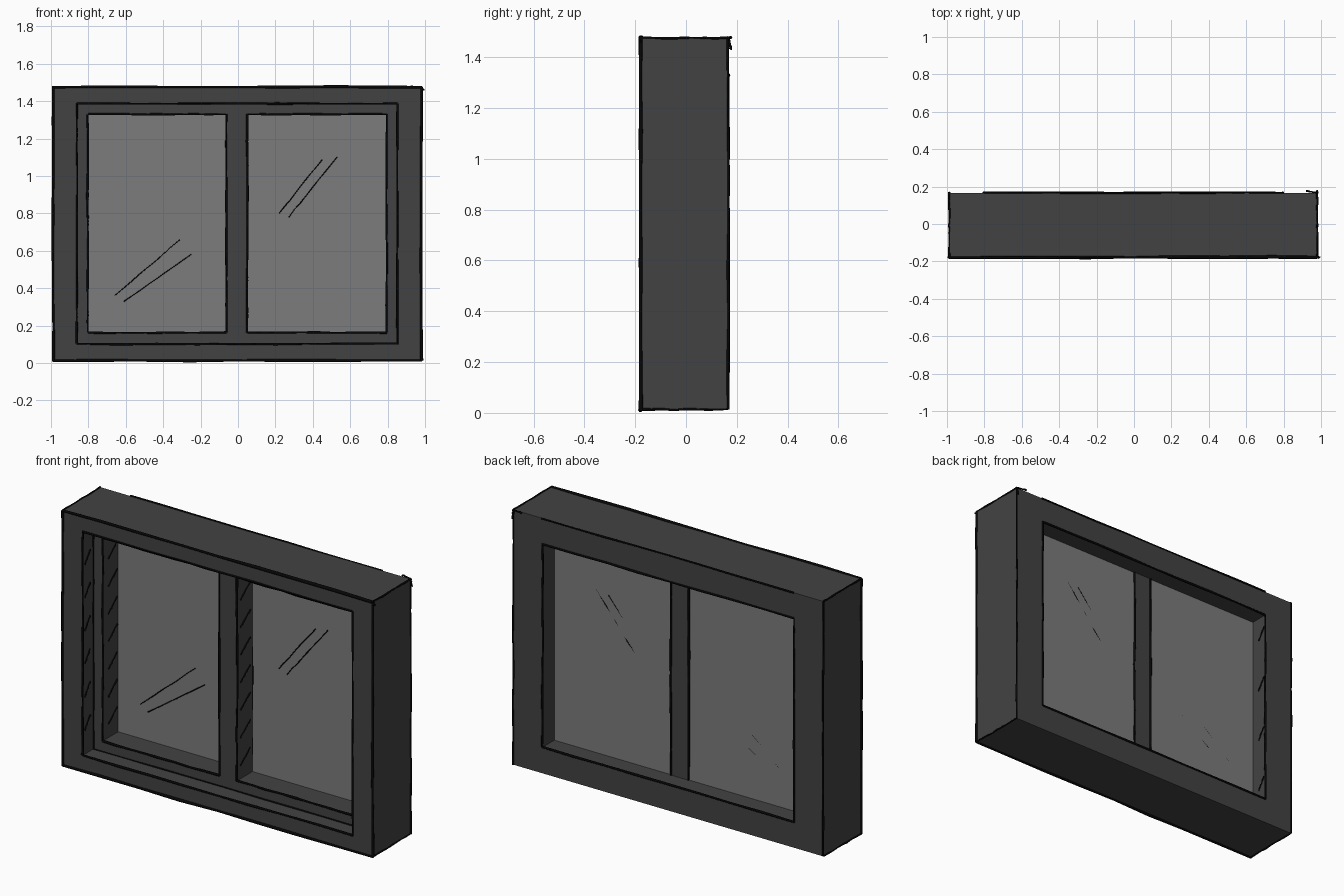
import bpy, bmesh, random

if "Cube" in bpy.data.objects:
    bpy.data.objects.remove(bpy.data.objects["Cube"])

random.seed(4)


def material(name, grey, alpha=1.0):
    m = bpy.data.materials.new(name)
    m.diffuse_color = (grey, grey, grey, alpha)
    m.use_nodes = True
    m.node_tree.nodes["Principled BSDF"].inputs["Base Color"].default_value = m.diffuse_color
    return m


DARK = material("dark_frame", 0.055)
GLASS = material("clear_glass", 0.2, 0.58)
INK = material("ink", 0.002)

# Main rectangles as x0, x1, z0, z1 and the depth planes
OUTER = (-0.988, 0.98, 0.013, 1.476)
RECESS = (-0.862, 0.853, 0.102, 1.388)
OPENING = (-0.803, 0.794, 0.163, 1.33)
FRONT, STEP, PANE, BACK = -0.178, -0.08, 0.06, 0.166
MULLION = (-0.063, 0.05)


def corners(r, y):
    x0, x1, z0, z1 = r
    return [(x0, y, z0), (x1, y, z0), (x1, y, z1), (x0, y, z1)]


def finish(bm, name, mat):
    me = bpy.data.meshes.new(name)
    bm.to_mesh(me)
    bm.free()
    me.materials.append(mat)
    ob = bpy.data.objects.new(name, me)
    bpy.context.collection.objects.link(ob)
    return ob


# Stepped window frame: a ring of rectangles lofted into a closed profile
bm = bmesh.new()
rings = [[bm.verts.new(c) for c in corners(r, y)] for r, y in
         ((OUTER, FRONT), (RECESS, FRONT), (RECESS, STEP),
          (OPENING, STEP), (OPENING, BACK), (OUTER, BACK))]
for k, a in enumerate(rings):
    b = rings[(k + 1) % len(rings)]
    for i in range(4):
        j = (i + 1) % 4
        bm.faces.new((a[i], a[j], b[j], b[i]))
bmesh.ops.recalc_face_normals(bm, faces=bm.faces)
finish(bm, "window_frame", DARK)

# Centre mullion
bm = bmesh.new()
bmesh.ops.create_cube(bm, size=1)
for v in bm.verts:
    v.co = (MULLION[v.co.x > 0], STEP if v.co.y < 0 else PANE + 0.004,
            OPENING[2 + (v.co.z > 0)])
finish(bm, "centre_mullion", DARK)

# Glass panes
LEFT = (OPENING[0], MULLION[0], OPENING[2], OPENING[3])
RIGHT = (MULLION[1], OPENING[1], OPENING[2], OPENING[3])
for side, r in (("left", LEFT), ("right", RIGHT)):
    bm = bmesh.new()
    bm.faces.new([bm.verts.new(c) for c in corners(r, PANE)])
    finish(bm, side + "_glass_pane", GLASS)


def strokes(name, lines, radius=0.006, wobble=0.002):
    """Hand-drawn ink lines as thin, slightly uneven tubes."""
    cu = bpy.data.curves.new(name, 'CURVE')
    cu.dimensions = '3D'
    cu.bevel_depth = radius
    cu.bevel_resolution = 1
    cu.use_fill_caps = True
    for a, b in lines:
        n = 9
        sp = cu.splines.new('POLY')
        sp.points.add(n - 1)
        for i, p in enumerate(sp.points):
            t = i / (n - 1)
            co = [u + (v - u) * t + random.uniform(-wobble, wobble)
                  for u, v in zip(a, b)]
            p.co = (*co, 1)
            p.radius = random.uniform(0.75, 1.2)
    cu.materials.append(INK)
    ob = bpy.data.objects.new(name, cu)
    bpy.context.collection.objects.link(ob)


def outline(r, y):
    c = corners(r, y)
    return [(c[i], c[(i + 1) % 4]) for i in range(4)]


# Outer edges, with a small overshoot at the top right
strokes("outer_front_lines", outline(OUTER, FRONT), 0.008)
depth_edges = list(zip(corners(OUTER, FRONT), corners(OUTER, BACK)))
uprights = [((x, BACK, OUTER[2]), (x, BACK, OUTER[3])) for x in OUTER[:2]]
top_back = [((-0.8, BACK, OUTER[3]), (0.8, BACK, OUTER[3]))]
strokes("outer_side_lines", depth_edges + uprights + top_back, 0.005)
strokes("corner_ticks", [((0.92, BACK + 0.01, 1.478), (0.98, BACK, 1.474)),
                         ((0.97, FRONT, 1.472), (0.993, FRONT, 1.462)),
                         ((0.98, BACK, 1.476), (0.98, BACK + 0.012, 1.43))], 0.005)

# Recess, pane and rear opening outlines
strokes("recess_lines", outline(RECESS, FRONT) + outline(RECESS, STEP))
strokes("pane_lines", outline(LEFT, STEP) + outline(RIGHT, STEP))
strokes("rear_opening_lines", outline(OPENING, BACK))
strokes("rear_mullion_lines", [((x, PANE + 0.005, OPENING[2]),
                                (x, PANE + 0.005, OPENING[3])) for x in MULLION])

# Diagonal hatching on the reveals
hatch = []
for x, y0, y1, n in ((RECESS[0], STEP - 0.08, STEP - 0.03, 6),
                     (OPENING[0], STEP + 0.05, PANE - 0.01, 7),
                     (MULLION[1], STEP + 0.03, PANE - 0.02, 7),
                     (OPENING[0], PANE + 0.05, BACK - 0.01, 4)):
    for i in range(n):
        z = 0.27 + i * 0.95 / (n - 1)
        hatch.append(((x, y0, z - 0.03), (x, y1, z + 0.04)))
strokes("reveal_hatching", hatch, 0.005)

# Glare lines on the glass
g = PANE - 0.003
strokes("glass_glare_lines", [((-0.66, g, 0.36), (-0.31, g, 0.66)),
                              ((-0.61, g, 0.33), (-0.25, g, 0.58)),
                              ((0.22, g, 0.80), (0.45, g, 1.09)),
                              ((0.27, g, 0.78), (0.53, g, 1.10))], 0.003)
